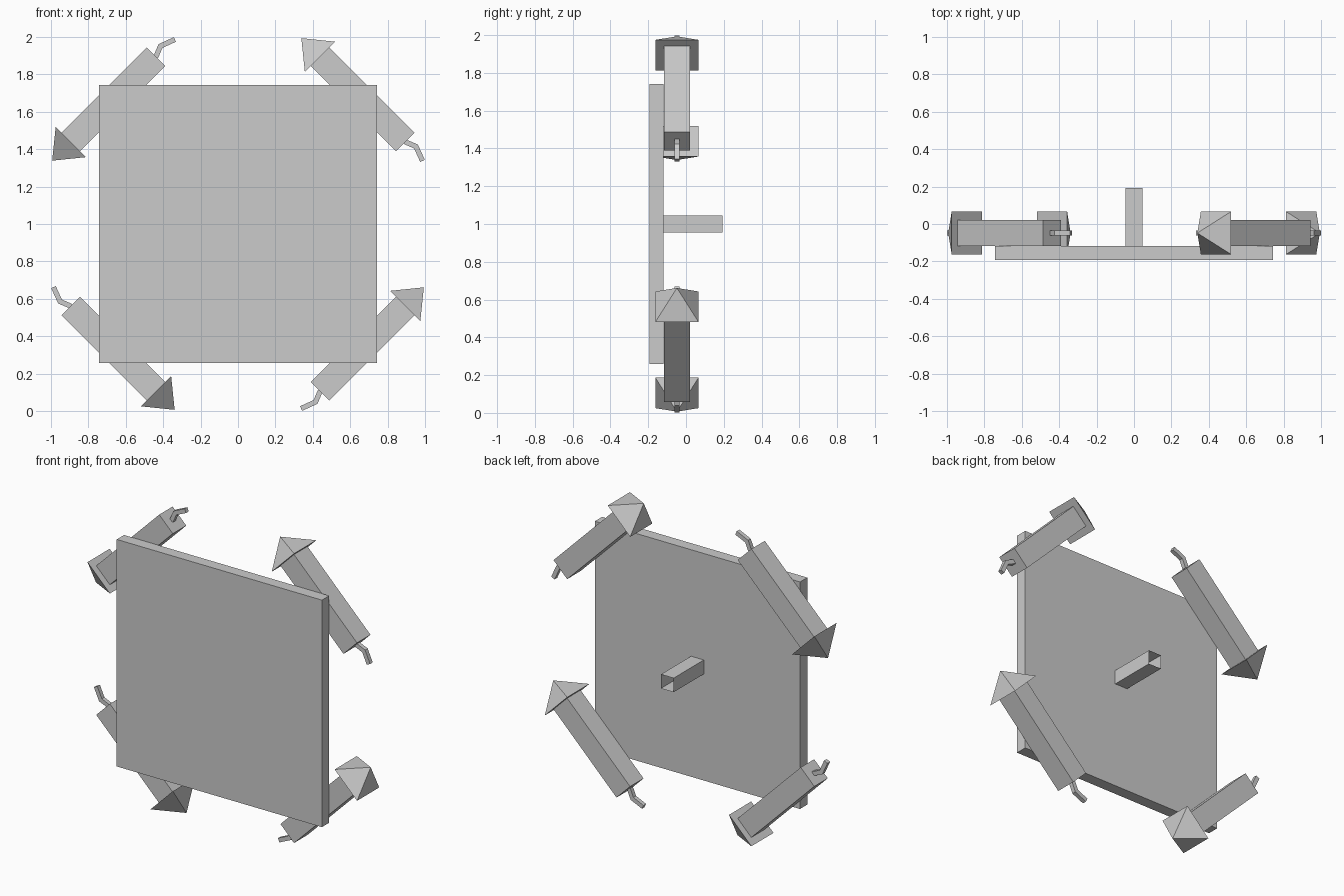
import bpy
from math import radians
from mathutils import Vector, Matrix

if "Cube" in bpy.data.objects:
    bpy.data.objects.remove(bpy.data.objects["Cube"])

CENTRE = Vector((0, 0, 1.0))   # hub of the wheel of rockets
ROCKET_Y = -0.048
RADIUS = 0.942                 # distance from hub to rocket axis


def loft(name, rings, cap_start=True, cap_end=True):
    """Skin equal-length rings of points; a one-point last ring makes a tip."""
    verts = [p for ring in rings for p in ring]
    n, faces = len(rings[0]), []
    for r in range(len(rings) - 1):
        a, b = r * n, (r + 1) * n
        for i in range(n):
            j = (i + 1) % n
            if len(rings[r + 1]) == 1:
                faces.append((a + i, a + j, b))
            else:
                faces.append((a + i, a + j, b + j, b + i))
    if cap_start:
        faces.append(tuple(reversed(range(n))))
    if cap_end and len(rings[-1]) == n:
        faces.append(tuple(range(len(verts) - n, len(verts))))
    mesh = bpy.data.meshes.new(name)
    mesh.from_pydata([tuple(v) for v in verts], [], faces)
    obj = bpy.data.objects.new(name, mesh)
    bpy.context.collection.objects.link(obj)
    return obj


def square_x(x, h):
    """Square ring facing +x."""
    return [(x, -h, -h), (x, h, -h), (x, h, h), (x, -h, h)]


def square_y(y, h, z=1.0):
    """Square ring facing +y."""
    return [(-h, y, z - h), (-h, y, z + h), (h, y, z + h), (h, y, z - h)]


def fuse_rings(path, h):
    """Mitred square rings along a path in the xz plane."""
    pts = [Vector((x, 0, z)) for x, z in path]
    rings = []
    for i, p in enumerate(pts):
        d_in = (p - pts[max(i - 1, 0)]).normalized()
        d_out = (pts[min(i + 1, len(pts) - 1)] - p).normalized()
        d = (d_in + d_out).normalized()
        ref = d_in if i else d_out
        side = Vector((-d.z, 0, d.x)) * (h / d.dot(ref))
        up = Vector((0, h, 0))
        rings.append([p - side - up, p - side + up, p + side + up, p + side - up])
    return rings


# Square board and the hollow peg behind it
loft("board", [square_y(-0.193, 0.742), square_y(-0.118, 0.742)])
loft("peg", [square_y(-0.118, 0.046), square_y(0.193, 0.046)],
     cap_start=False, cap_end=False)

# Four rockets chasing each other around the board
for k in range(4):
    place = (Matrix.Translation(CENTRE)
             @ Matrix.Rotation(radians(-45 - 90 * k), 4, 'Y')
             @ Matrix.Translation((0, ROCKET_Y, -RADIUS)))
    parts = [
        loft(f"rocket_body_{k + 1}", [square_x(-0.322, 0.0695), square_x(0.322, 0.0695)]),
        loft(f"rocket_nose_{k + 1}", [square_x(0.322, 0.1145), [(0.463, 0, 0)]]),
        loft(f"rocket_fuse_{k + 1}",
             fuse_rings([(-0.32, 0), (-0.380, -0.024), (-0.459, 0.006)], 0.0135)),
    ]
    for part in parts:
        part.matrix_world = place
